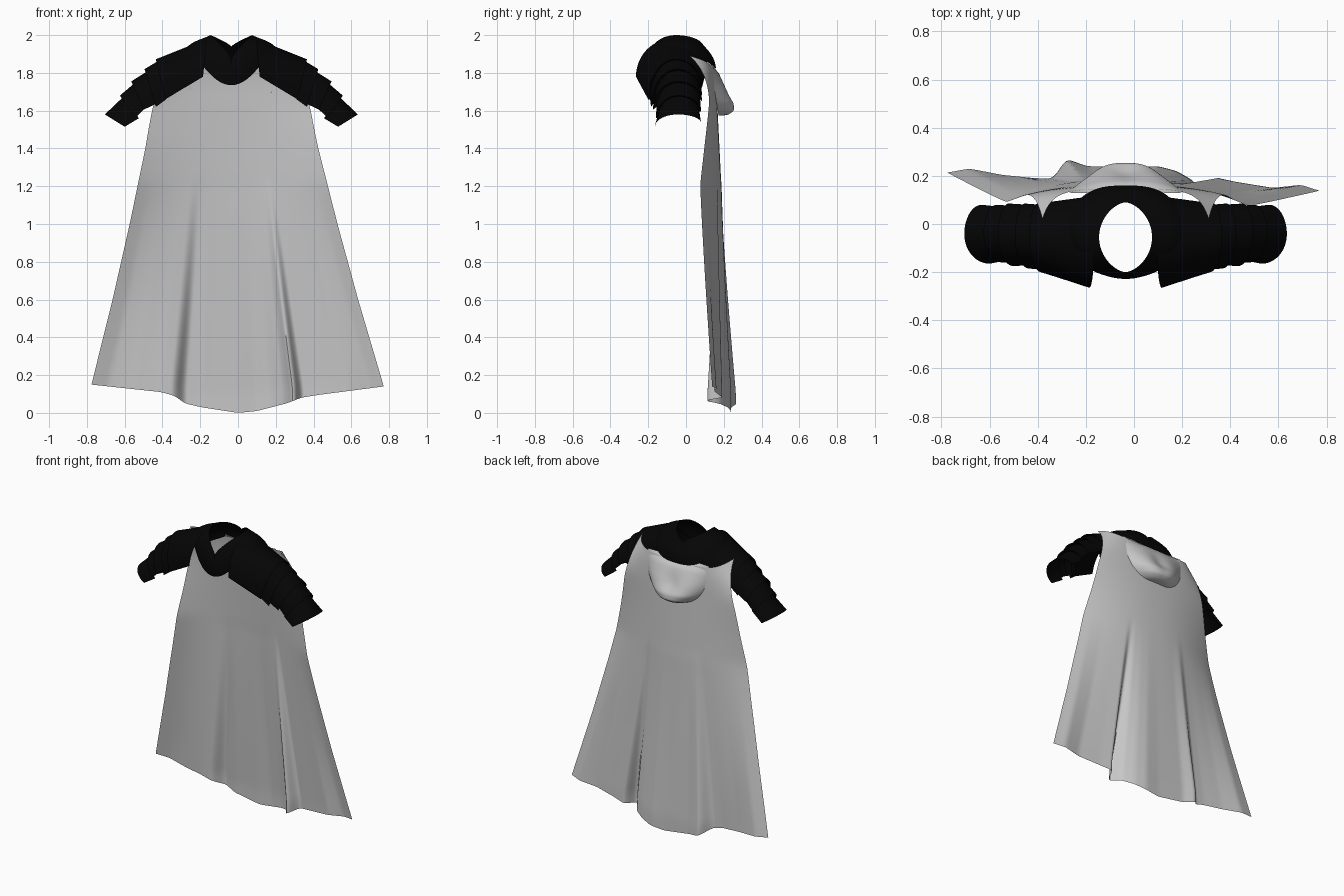
import bpy
import math

if "Cube" in bpy.data.objects:
    bpy.data.objects.remove(bpy.data.objects["Cube"], do_unlink=True)

AXIS = -0.035  # the shoulder armour sits slightly off centre


def material(name, value, rough):
    mat = bpy.data.materials.new(name)
    mat.use_nodes = True
    colour = (value, value, value, 1)
    mat.diffuse_color = colour
    bsdf = mat.node_tree.nodes["Principled BSDF"]
    bsdf.inputs["Base Color"].default_value = colour
    bsdf.inputs["Roughness"].default_value = rough
    return mat


cloth = material("grey_cloth", 0.57, 0.9)
leather = material("black_leather", 0.0015, 0.7)


def sheet(name, func, cols, rows, mat):
    """Surface sampled from func(u, v) with u and v in 0..1."""
    verts = [func(i / cols, j / rows) for j in range(rows + 1) for i in range(cols + 1)]
    w = cols + 1
    faces = [(j * w + i, j * w + i + 1, (j + 1) * w + i + 1, (j + 1) * w + i)
             for j in range(rows) for i in range(cols)]
    mesh = bpy.data.meshes.new(name)
    mesh.from_pydata(verts, [], faces)
    mesh.materials.append(mat)
    obj = bpy.data.objects.new(name, mesh)
    bpy.context.collection.objects.link(obj)
    for poly in mesh.polygons:
        poly.use_smooth = True
    mesh.set_sharp_from_angle(angle=math.radians(50))


def lerp(a, b, t):
    return a + (b - a) * t


def along(table, x, k=1):
    """Linear lookup of column k in a table sorted by its first column."""
    for p, q in zip(table, table[1:]):
        if x <= q[0]:
            return lerp(p[k], q[k], max(0, (x - p[0]) / (q[0] - p[0])))
    return table[-1][k]


def soft(table, x, k):
    """Lookup with the corners rounded off."""
    return sum(along(table, x + d * 0.01, k) for d in range(-2, 3)) / 5


def clamp(x):
    return max(0, min(1, x))


# Cape: hem as (across, depth, height), half width by height
HEM = [(-1, .22, .15), (-.88, .235, .14), (-.7, .205, .125), (-.52, .19, .11),
       (-.43, .19, .09), (-.36, .27, .05), (-.25, .24, .03), (0, .235, 0),
       (.13, .24, .01), (.23, .22, .03), (.33, .175, .05), (.385, .09, .065),
       (.43, .195, .08), (.55, .175, .095), (.75, .15, .115), (.9, .165, .13), (1, .14, .14)]
WIDTH = [(.14, .775), (.6, .65), (1, .55), (1.4, .458), (1.6, .42), (1.89, .345)]


def cape(u, v):
    u = 2 * u - 1
    z = lerp(1.89 - 0.06 * (1 - u ** 4), soft(HEM, u, 2), v)
    x = lerp(0, AXIS, min(1, z / 1.5)) + along(WIDTH, z) * u
    # Gentle body curve, hem folds fading upwards, tips pulled over the shoulders
    low = clamp((1.65 - z) / 0.45)
    body = lerp(.165, .187, low) - lerp(.04, .105, low) * abs(u) ** 2.2 - 0.008 * u * low
    folds = clamp((1.25 - z) / 1.15) ** 1.2
    top = clamp((z - 1.5) / 0.39) ** 4
    y = lerp(body, soft(HEM, u, 1), folds)
    return x, lerp(y, 0.13 - 0.11 * abs(u) ** 6, top), z


sheet("cape", cape, 160, 48, cloth)

# Lowered hood: a pouch hanging on the back
POUCH = [(0, .125, 1.85), (.2, .175, 1.8), (.45, .222, 1.715), (.7, .258, 1.64),
         (.85, .255, 1.60), (.95, .22, 1.575), (1, .17, 1.575)]


def hood(u, v):
    u = 2 * u - 1
    half = 0.23 * math.sqrt(max(0, 1 - v ** 2.6)) + 0.002
    mid = soft(POUCH, v, 1)
    side = lerp(0.13, 0.175, v)
    dent = 0.02 * math.exp(-(u / 0.3) ** 2 - ((v - 0.5) / 0.2) ** 2)
    return AXIS + half * u, lerp(mid, side, abs(u) ** 2.5) - dent, soft(POUCH, v, 2)


sheet("hood", hood, 40, 30, cloth)


# Cowl: saddle shaped collar around an almond neck opening
def cowl(u, v):
    a = 2 * math.pi * u
    s, c = math.sin(a), math.cos(a)  # c is 1 at the front
    front = c > 0
    wide = abs(s)
    sign = math.copysign(1, s)
    inner = (0.11 * sign * wide ** 1.25, -0.055 - 0.145 * c,
             2 - (0.125 if front else 0.06) * (1 - wide))
    outer = (0.25 * sign * (wide * (1 - 0.12 * abs(s * c)) if front else wide ** 0.7),
             -0.055 - (0.17 if front else 0.215) * c,
             1.92 - (0.185 * c ** 3 if front else 0.1 * c * c))
    x, y, z = (lerp(p, q, v) for p, q in zip(inner, outer))
    bulge = 0.022 * math.sin(math.pi * v)
    return AXIS + x + 0.4 * bulge * s, y - 0.6 * bulge * c, z + 0.7 * bulge * v


sheet("cowl", cowl, 72, 12, leather)

# Shoulder guards: overlapping plates, each a start arch and an end arch given
# as (ridge x, ridge z, rim x, rim z, front y, back y)
ARCHES = [(.13, 1.98, .15, 1.78, -.265, .115), (.40, 1.872, .35, 1.66, -.20, .085),
          (.38, 1.868, .345, 1.66, -.19, .08), (.46, 1.82, .40, 1.62, -.185, .085),
          (.44, 1.812, .39, 1.64, -.17, .08), (.53, 1.755, .465, 1.605, -.175, .085),
          (.51, 1.748, .45, 1.62, -.155, .075), (.59, 1.68, .51, 1.56, -.16, .08),
          (.57, 1.675, .49, 1.56, -.15, .07), (.67, 1.58, .565, 1.515, -.165, .08)]


def guard(side):
    def point(u, v):
        t = v * (len(ARCHES) - 1)
        n = min(int(t), len(ARCHES) - 2)
        rx, rz, ex, ez, front, back = (lerp(p, q, t - n)
                                       for p, q in zip(ARCHES[n], ARCHES[n + 1]))
        a = math.pi * u
        drop = 1 - math.sin(a)
        if u > 0.5:
            drop *= 0.7  # the back rim is cut higher
        y = (front + back) / 2 + (front - back) / 2 * math.cos(a)
        return AXIS + side * lerp(rx, ex, drop), y, lerp(rz, ez, drop)
    return point


for side, label in ((1, "left"), (-1, "right")):
    sheet(f"{label}_shoulder_guard", guard(side), 28, 3 * (len(ARCHES) - 1), leather)
